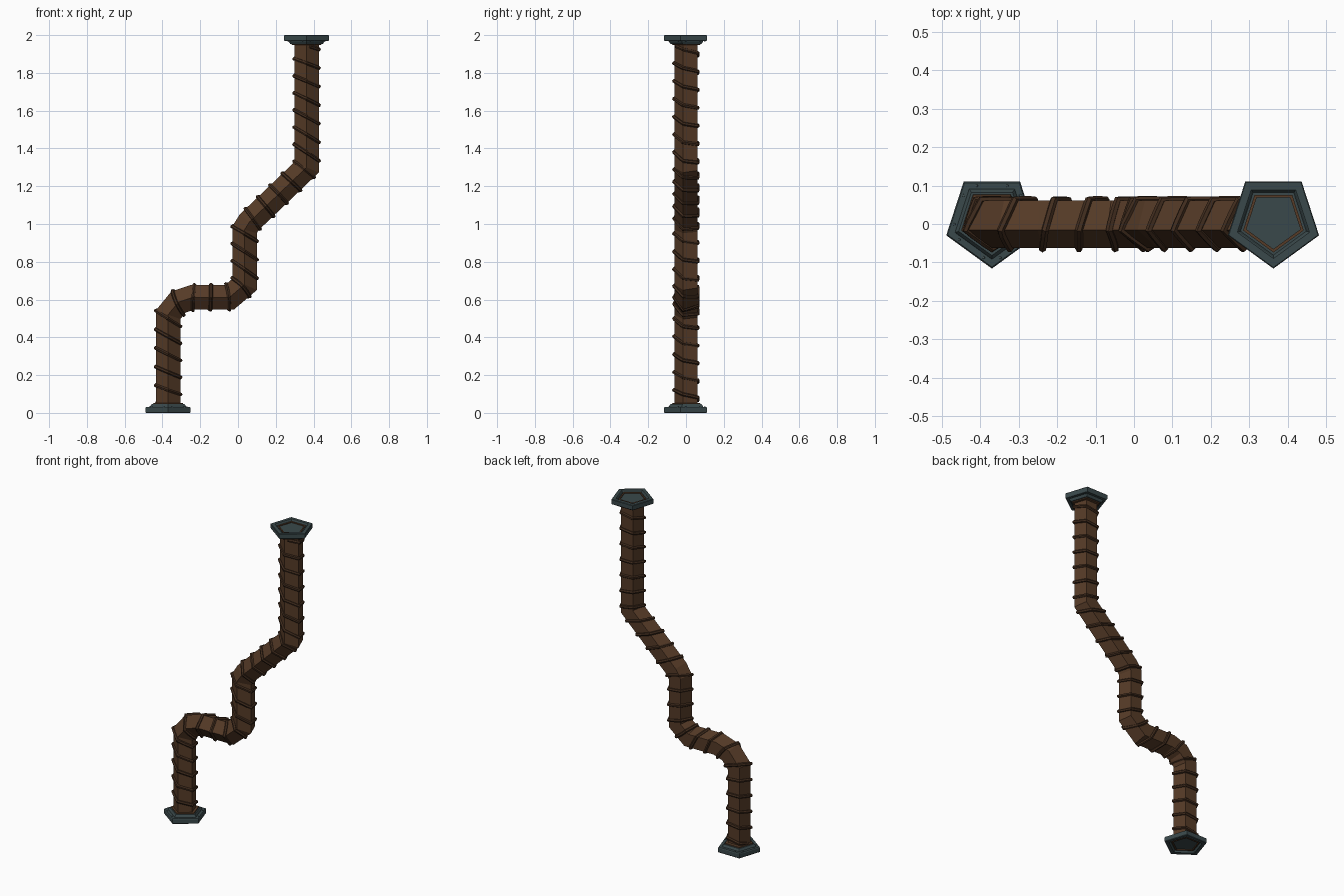
import bpy, bmesh, math
from mathutils import Vector

if "Cube" in bpy.data.objects:
    bpy.data.objects.remove(bpy.data.objects["Cube"])

CY = 0.006           # y of the pipe axis
R = 0.068            # pipe corner radius
PITCH = 0.0955       # wrap spacing


def mat(name, col):
    m = bpy.data.materials.new(name)
    m.diffuse_color = (*col, 1)
    m.use_nodes = True
    m.node_tree.nodes["Principled BSDF"].inputs["Base Color"].default_value = m.diffuse_color
    return m


BROWN = mat("pipe brown", (0.092, 0.043, 0.020))
DARK = mat("wrap dark brown", (0.054, 0.026, 0.013))
TEAL = mat("flange slate", (0.042, 0.066, 0.070))
RIVET = mat("rivet grey", (0.065, 0.092, 0.095))


def finish(name, bm, m):
    bmesh.ops.remove_doubles(bm, verts=bm.verts, dist=1e-6)
    bmesh.ops.recalc_face_normals(bm, faces=bm.faces)
    me = bpy.data.meshes.new(name)
    bm.to_mesh(me)
    bm.free()
    me.materials.append(m)
    ob = bpy.data.objects.new(name, me)
    bpy.context.collection.objects.link(ob)
    return ob


def corner(k, r=1.0):
    a = math.radians(-90 + 72 * k)
    return r * math.cos(a), r * math.sin(a)


def bridge(bm, rings, closed=False):
    n = len(rings)
    for i in range(n if closed else n - 1):
        a, b = rings[i], rings[(i + 1) % n]
        for k in range(5):
            j = (k + 1) % 5
            bm.faces.new((a[k], a[j], b[j], b[k]))


def pent_lathe(name, profile, cx, z0, sgn, m, closed=False):
    """Five-sided lathe; sgn=-1 flips it upside down for the top end."""
    bm = bmesh.new()
    rings = []
    for r, z in profile:
        rings.append([bm.verts.new((cx + corner(k, r)[0], CY + 0.003 + corner(k, r)[1], z0 + sgn * z))
                      for k in range(5)])
    bridge(bm, rings, closed)
    if not closed:
        bm.faces.new(rings[0])
        bm.faces.new(rings[-1])
    return finish(name, bm, m)


# Pipe path in the x-z plane
path = [Vector(p) for p in [(-0.37, 0.02), (-0.37, 0.52), (-0.315, 0.587), (-0.24, 0.612),
                            (-0.045, 0.612), (0.035, 0.68), (0.035, 0.97), (0.06, 1.01),
                            (0.363, 1.30), (0.363, 1.98)]]
dirs = [(b - a).normalized() for a, b in zip(path, path[1:])]
norms = []
for i in range(len(path)):
    d0, d1 = dirs[max(i - 1, 0)], dirs[min(i, len(dirs) - 1)]
    t = (d0 + d1).normalized()
    norms.append(Vector((t.y, -t.x)) / t.dot(d0))     # mitred side vector
dist = [0.02]
for a, b in zip(path, path[1:]):
    dist.append(dist[-1] + (b - a).length)


def surface(p, n, c):
    return Vector((p.x + n.x * c[0], CY + c[1], p.y + n.y * c[0]))


# Pipe body
bm = bmesh.new()
rings = [[bm.verts.new(surface(p, n, corner(k, R))) for k in range(5)] for p, n in zip(path, norms)]
bridge(bm, rings)
bm.faces.new(rings[0])
bm.faces.new(rings[-1])
finish("pipe", bm, BROWN)

# Spiral wrap hugging the five flat sides
s_hi = dist[-1] - 0.11
turns = round((s_hi - 0.14) / PITCH)
pitch = (s_hi - 0.14) / turns
pts = []
SUB = 4
for i in range(-5 * SUB, int(5 * SUB * (turns + 0.8))):
    q = i / SUB
    s = 0.14 + pitch * q / 5
    if s < 0.05 or s > dist[-1] - 0.03:
        continue
    u = 4 - q
    k, f = math.floor(u), u - math.floor(u)
    seg = max(j for j in range(len(path) - 1) if dist[j] <= s)
    t = (s - dist[seg]) / (dist[seg + 1] - dist[seg])
    a, b = Vector(corner(k, R + 0.002)), Vector(corner(k + 1, R + 0.002))
    pts.append(surface(path[seg].lerp(path[seg + 1], t), norms[seg].lerp(norms[seg + 1], t), a.lerp(b, f)))
cu = bpy.data.curves.new("spiral_wrap", 'CURVE')
cu.dimensions = '3D'
cu.bevel_depth = 0.010
cu.bevel_resolution = 1
cu.use_fill_caps = True
sp = cu.splines.new('POLY')
sp.points.add(len(pts) - 1)
for p, v in zip(sp.points, pts):
    p.co = (*v, 1)
sp.use_smooth = False
cu.materials.append(DARK)
wrap = bpy.data.objects.new("spiral_wrap", cu)
bpy.context.collection.objects.link(wrap)
bpy.context.view_layer.objects.active = wrap
wrap.select_set(True)
bpy.ops.object.convert(target='MESH')

# End flanges, trim rings and rivets
flange = [(0.090, 0.012), (0.096, 0.002), (0.099, 0), (0.122, 0), (0.125, 0.003), (0.125, 0.027),
          (0.121, 0.032), (0.101, 0.032), (0.099, 0.036), (0.091, 0.046), (0.074, 0.046)]
for label, cx, z0, sg in (("bottom", -0.37, 0, 1), ("top", 0.363, 2, -1)):
    pent_lathe(label + "_flange", flange, cx, z0, sg, TEAL)
    pent_lathe(label + "_end_trim", [(0.074, 0.013), (0.074, 0.007), (0.083, 0.007), (0.083, 0.013)],
               cx, z0, sg, BROWN, True)
    pent_lathe(label + "_collar_trim", [(0.064, 0.044), (0.084, 0.044), (0.082, 0.051), (0.064, 0.053)],
               cx, z0, sg, BROWN, True)
    bm = bmesh.new()
    for k in range(5):
        a, b = Vector(corner(k, 0.112)), Vector(corner(k + 1, 0.112))
        for f in (0.2, 0.8):
            c = a.lerp(b, f)
            for z in (0.0005, 0.0325):
                r = bmesh.ops.create_cone(bm, cap_ends=True, segments=6, radius1=0.004, radius2=0.003, depth=0.004)
                bmesh.ops.translate(bm, verts=r["verts"], vec=(cx + c.x, CY + 0.003 + c.y,
                                    z0 + sg * (z + (0.0015 if z < 0.01 else 0))))
    finish(label + "_rivets", bm, RIVET)
